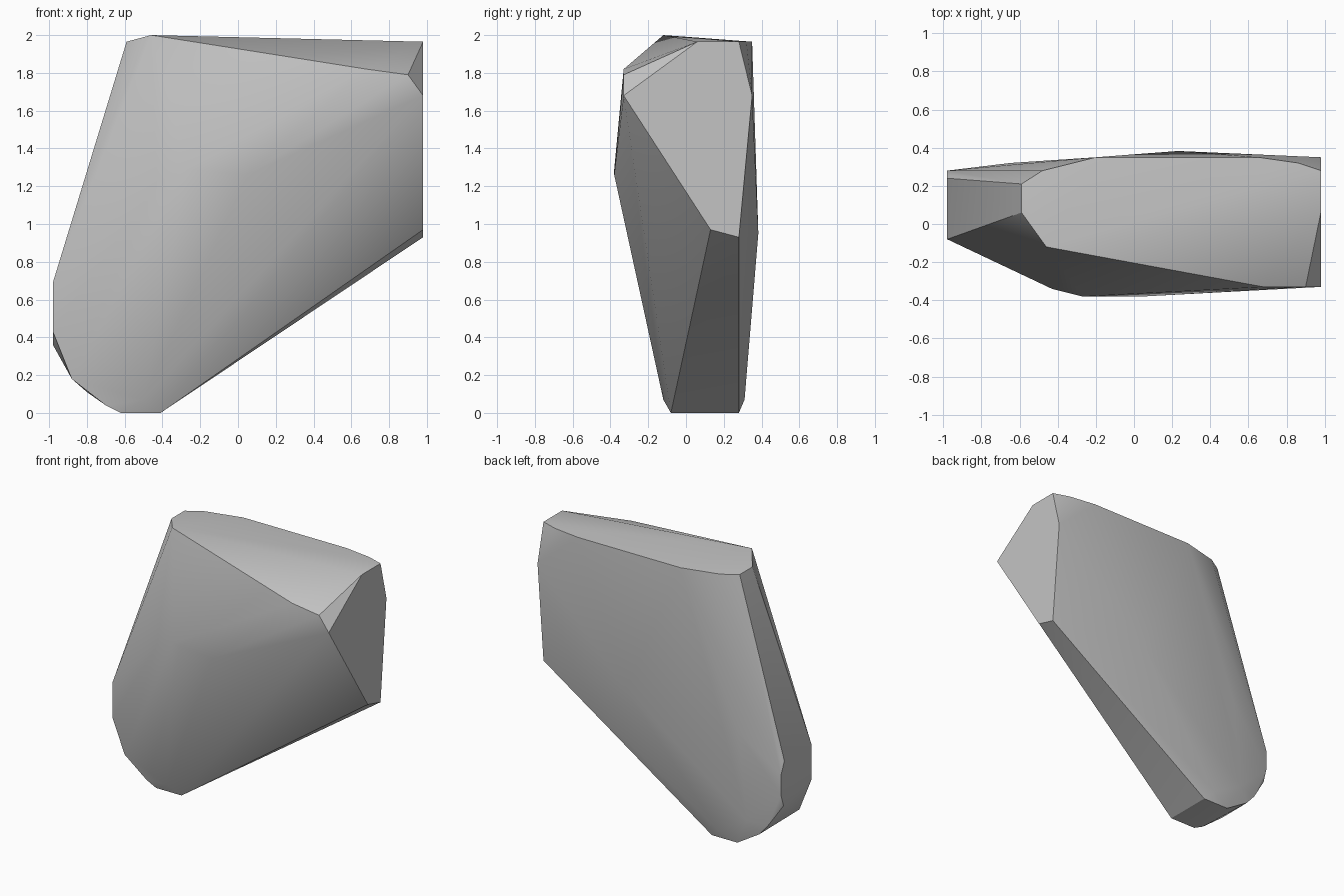
import bpy
import bmesh
import math

# Remove the default object
default_cube = bpy.data.objects.get("Cube")
if default_cube:
    bpy.data.objects.remove(default_cube, do_unlink=True)


def make_material(name, colour):
    material = bpy.data.materials.new(name)
    material.use_nodes = True
    material.diffuse_color = colour
    shader = material.node_tree.nodes["Principled BSDF"]
    shader.inputs["Base Color"].default_value = colour
    shader.inputs["Roughness"].default_value = 0.6
    return material


def at_x(x, outline):
    """Place a (y, z) outline on a plane facing sideways."""
    return [(x, y, z) for y, z in outline]


def at_y(y, outline):
    """Place an (x, z) outline on a plane facing front or back."""
    return [(x, y, z) for x, z in outline]


def at_z(z, outline):
    """Place an (x, y) outline on a level plane."""
    return [(x, y, z) for x, y in outline]


def convex_solid(name, corners, material, smooth_angle):
    """Wrap a tight skin around the corners and smooth its gentle edges."""
    bm = bmesh.new()
    for corner in corners:
        bm.verts.new(corner)
    bmesh.ops.convex_hull(bm, input=bm.verts[:])
    loose = [v for v in bm.verts if not v.link_faces]
    bmesh.ops.delete(bm, geom=loose, context="VERTS")
    bmesh.ops.dissolve_limit(bm, angle_limit=math.radians(1),
                             verts=bm.verts[:], edges=bm.edges[:])
    bmesh.ops.recalc_face_normals(bm, faces=bm.faces[:])
    mesh = bpy.data.meshes.new(name)
    bm.to_mesh(mesh)
    bm.free()
    mesh.materials.append(material)
    solid = bpy.data.objects.new(name, mesh)
    bpy.context.collection.objects.link(solid)
    bpy.ops.object.select_all(action="DESELECT")
    solid.select_set(True)
    bpy.context.view_layer.objects.active = solid
    bpy.ops.object.shade_smooth_by_angle(angle=math.radians(smooth_angle))
    return solid


half_width = 0.98
front_foot, back_foot = -0.08, 0.28

# Nearly level top, with its raised front tip
top_rim = at_z(1.965, [(-0.59, 0.06), (-0.59, 0.21), (-0.48, 0.28), (-0.2, 0.35),
                       (0.65, 0.35), (0.86, 0.32), (half_width, 0.28),
                       (half_width, 0.06)])
top_tip = [(-0.46, -0.12, 2)]

# Broad flat left end and small flat right end
left_end = at_x(half_width, [(-0.33, 1.68), (0.35, 1.68), (0.28, 0.93), (0.13, 0.97)])
right_end = at_x(-half_width, [(front_foot, 0.69), (front_foot, 0.43), (0.24, 0.69),
                               (back_foot, 0.6), (back_foot, 0.45), (0.25, 0.36)])

# Bulging front and the gently domed back
front_bulge = at_y(-0.38, [(-0.27, 1.29), (0.05, 1.26)])
front_bulge += at_y(-0.33, [(0.9, 1.79), (0.68, 1.82)])
front_bulge += at_y(-0.34, [(-0.43, 1.22)])
back_dome = at_y(0.383, [(0.23, 0.95)]) + at_y(0.32, [(-0.65, 0.85)])
back_dome += at_y(0.31, [(-0.48, 0.07), (-0.72, 0.2)])

# Rounded foot, running from front to back
foot = at_z(0, [(x, y) for x in (-0.62, -0.41) for y in (front_foot, back_foot)])
foot += at_y(front_foot, [(-0.88, 0.18), (-0.7, 0.04)])
foot += at_y(-0.12, [(-0.5, 0.07)])
foot += at_y(back_foot, [(-0.87, 0.19), (-0.8, 0.11)])

stone_grey = make_material("stone grey", (0.55, 0.55, 0.55, 1))
convex_solid("stone_block",
             top_rim + top_tip + left_end + right_end + front_bulge + back_dome + foot,
             stone_grey, 30)
